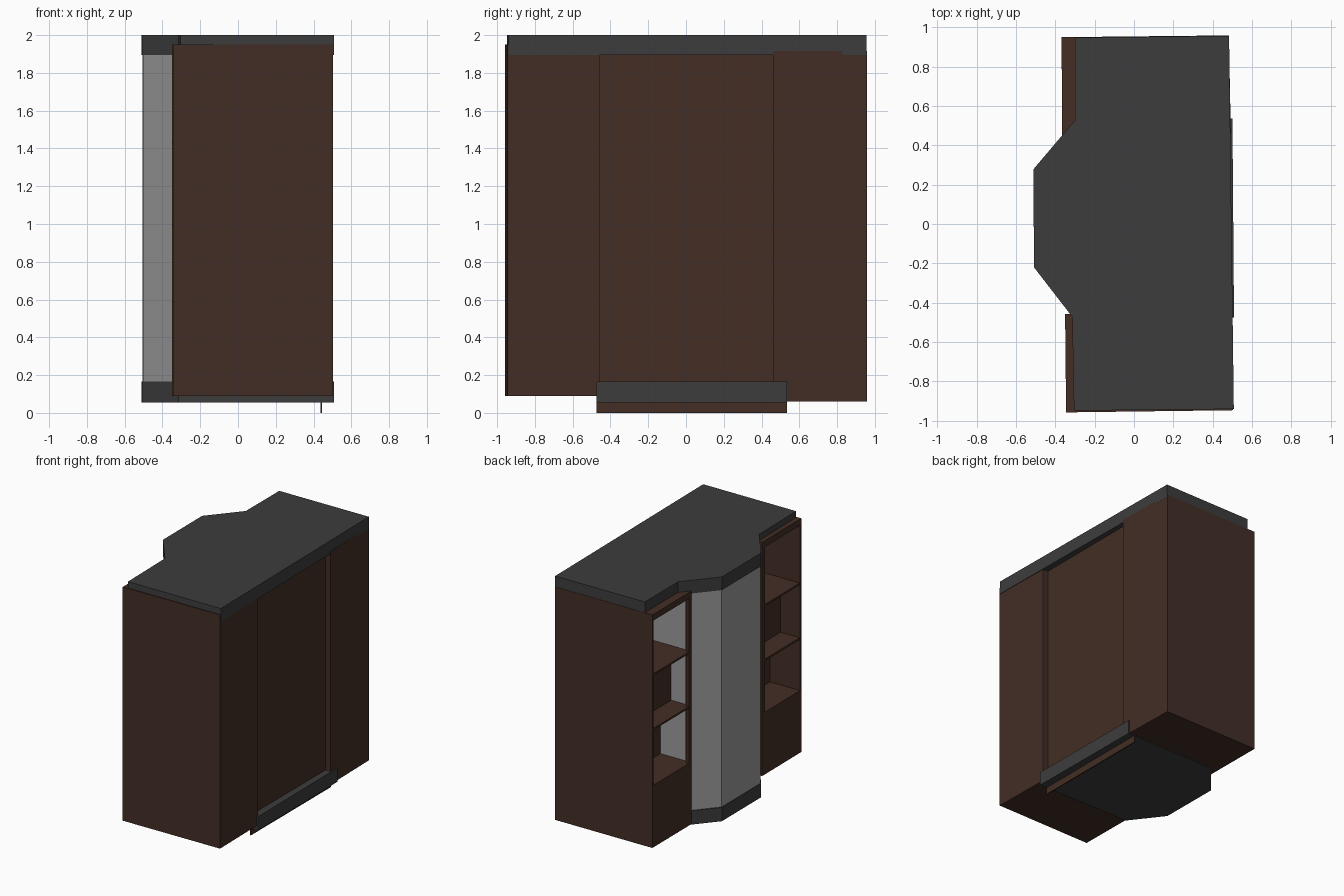
import bpy, bmesh

if "Cube" in bpy.data.objects:
    bpy.data.objects.remove(bpy.data.objects["Cube"])


def material(name, rgb):
    m = bpy.data.materials.new(name)
    m.diffuse_color = (*rgb, 1.0)
    m.use_nodes = True
    m.node_tree.nodes["Principled BSDF"].inputs["Base Color"].default_value = m.diffuse_color
    return m


BROWN = material("dark_brown_wood", (0.056, 0.027, 0.018))
DARK = material("charcoal_slab", (0.046, 0.046, 0.046))
GLASS = material("grey_glass", (0.33, 0.33, 0.33))


def prism(name, plan, z0, z1, mat):
    """Extrude a plan outline from z0 to z1."""
    bm = bmesh.new()
    face = bm.faces.new([bm.verts.new((x, y, z0)) for x, y in plan])
    new = bmesh.ops.extrude_face_region(bm, geom=[face])["geom"]
    for v in new:
        if isinstance(v, bmesh.types.BMVert):
            v.co.z = z1
    bmesh.ops.recalc_face_normals(bm, faces=bm.faces)
    mesh = bpy.data.meshes.new(name)
    bm.to_mesh(mesh)
    bm.free()
    mesh.materials.append(mat)
    ob = bpy.data.objects.new(name, mesh)
    bpy.context.collection.objects.link(ob)
    return ob


# bay outline shared by the top and base slabs
bay = [(-0.314, -0.471), (-0.508, -0.22), (-0.511, 0.278), (-0.30, 0.527)]

# top and base slabs
prism("top_slab", [(0.507, -0.94), (0.483, 0.956), (-0.30, 0.947)]
      + bay[::-1] + [(-0.305, -0.948)], 1.895, 2.0, DARK)
prism("base_slab", [(0.508, -0.475)] + [(0.50, 0.535)] + bay[::-1],
      0.055, 0.165, DARK)

# recessed centre panel and the thin board below it
prism("centre_panel", [(0.43, -0.46), (0.45, -0.46), (0.45, 0.465), (0.43, 0.465)],
      0.16, 1.90, BROWN)
prism("kick_board", [(0.437, -0.475), (0.446, -0.475), (0.446, 0.535), (0.437, 0.535)],
      0.0, 0.056, BROWN)

# bay glass: thin folded sheet
outer = [(-0.33, -0.45), (-0.502, -0.222), (-0.505, 0.272), (-0.335, 0.475)]
inner = [(-0.32, -0.445), (-0.492, -0.22), (-0.495, 0.27), (-0.325, 0.468)]
prism("bay_glass", outer + inner[::-1], 0.16, 1.90, GLASS)


def cabinet(side, corners, z0, z1):
    """corners: open inner, open outer, back outer, back inner."""
    a, b, c, d = corners

    def part(name, u0, u1, v0, v1, lo, hi, mat=BROWN):
        # u runs from the open front to the back, v from inner to outer side
        def at(u, v):
            return tuple((1 - u) * ((1 - v) * a[i] + v * b[i])
                         + u * ((1 - v) * d[i] + v * c[i]) for i in (0, 1))
        prism(f"{side}_{name}", [at(u0, v0), at(u1, v0), at(u1, v1), at(u0, v1)],
              lo, hi, mat)

    sill = z0 + 0.495
    top = z1 - 0.05
    part("lower_cupboard", 0, 0.95, 0, 0.97, z0, sill)
    part("outer_side", 0, 1, 0.97, 1, z0, z1)
    part("back_panel", 0.93, 1, 0, 0.97, z0, z1)
    part("top_board", 0, 0.93, 0, 0.97, top, z1)
    part("inner_stile", 0, 0.03, 0, 0.07, sill, top)
    part("glass_side", 0.03, 0.93, 0, 0.02, sill, top, GLASS)
    # shelves, each compartment with its own back board
    levels = [sill, 1.005, 1.44, top]
    for i, depth in enumerate((0.31, 0.20, 0.42)):
        part(f"compartment_back_{i + 1}", depth, depth + 0.02, 0.02, 0.97,
             levels[i], levels[i + 1])
        if i:
            part(f"shelf_{i}", 0.004, 0.44, 0.02, 0.97,
                 levels[i] - 0.015, levels[i])


cabinet("front", [(-0.35, -0.458), (-0.345, -0.957), (0.504, -0.946), (0.496, -0.455)],
        0.09, 1.95)
cabinet("rear", [(-0.365, 0.452), (-0.368, 0.949), (0.482, 0.958), (0.492, 0.46)],
        0.06, 1.915)
